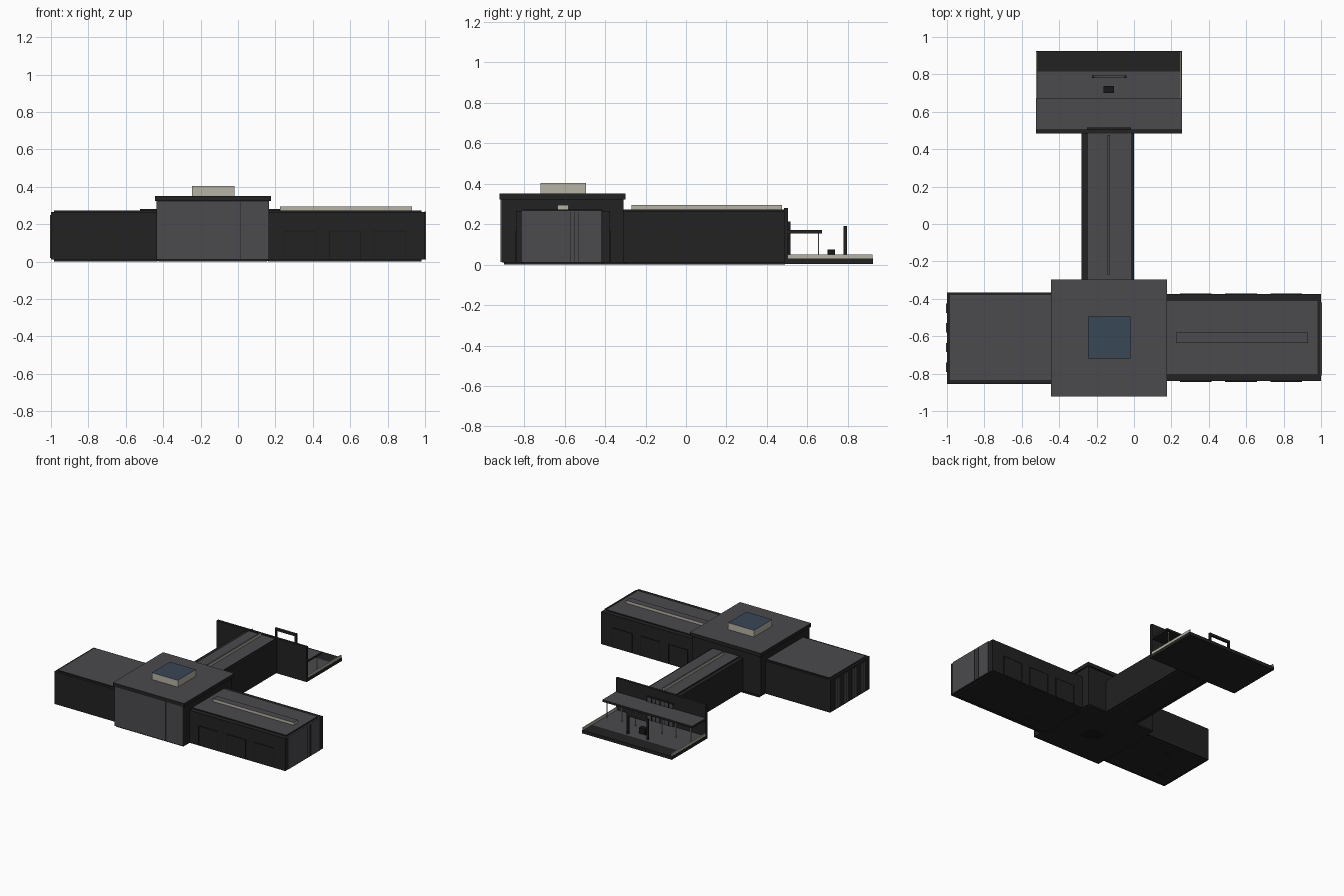
import bpy
import bmesh
from mathutils import Vector

cube = bpy.data.objects.get("Cube")
if cube:
    bpy.data.objects.remove(cube, do_unlink=True)


def material(name, rgb):
    m = bpy.data.materials.new(name)
    m.use_nodes = True
    m.diffuse_color = (*rgb, 1)
    m.node_tree.nodes["Principled BSDF"].inputs["Base Color"].default_value = (*rgb, 1)
    return m


dark = material("charcoal wall", (0.016, 0.016, 0.016))
black = material("black trim", (0.009, 0.009, 0.009))
grey = material("slate grey", (0.07, 0.069, 0.075))
stone = material("pale stone", (0.47, 0.45, 0.38))
glass = material("blue glass", (0.042, 0.063, 0.095))


def box(name, x, y, z, mat, top=None):
    """Box from three (low, high) ranges; the top face may take its own colour."""
    bm = bmesh.new()
    bmesh.ops.create_cube(bm, size=1)
    low, high = map(Vector, zip(x, y, z))
    for v in bm.verts:
        v.co = Vector([l + (c + 0.5) * (h - l) for c, l, h in zip(v.co, low, high)])
    mesh = bpy.data.meshes.new(name)
    mesh.materials.append(mat)
    if top:
        mesh.materials.append(top)
        bm.normal_update()
        for f in bm.faces:
            f.material_index = int(f.normal.z > 0.5)
    bm.to_mesh(mesh)
    bm.free()
    ob = bpy.data.objects.new(name, mesh)
    bpy.context.collection.objects.link(ob)
    return ob


def block(name, x, y, top, roof_x, roof_y):
    """Dark walled volume on a foundation, with an inset grey roof."""
    box(name + "_walls", x, y, (0.01, top), dark)
    box(name + "_foundation", roof_x, roof_y, (0, 0.012), dark)
    box(name + "_roof", roof_x, roof_y, (top - 0.01, top + 0.008), dark, grey)


# Central hall
box("hall_walls", (-0.435, 0.165), (-0.91, -0.31), (0.01, 0.33), dark)
box("hall_foundation", (-0.425, 0.155), (-0.9, -0.3), (0, 0.012), dark)
box("hall_roof", (-0.443, 0.176), (-0.922, -0.298), (0.323, 0.352), dark, grey)
box("hall_front_panel_right", (-0.432, 0.013), (-0.917, -0.909), (0.012, 0.322), grey)
box("hall_front_panel_left", (0.016, 0.163), (-0.917, -0.909), (0.012, 0.322), grey)
box("hall_skylight", (-0.245, -0.02), (-0.72, -0.495), (0.35, 0.405), stone, glass)
box("hall_floor_hatch", (-0.2, -0.06), (-0.68, -0.54), (-0.0, 0.005), black)

# Wings and corridor
block("right_wing", (-1, -0.43), (-0.855, -0.365), 0.265, (-0.983, -0.43), (-0.835, -0.38))
block("left_wing", (0.16, 1), (-0.84, -0.375), 0.265, (0.16, 0.982), (-0.803, -0.412))
block("corridor", (-0.28, 0), (-0.32, 0.49), 0.265, (-0.247, -0.015), (-0.32, 0.49))
box("left_wing_skylight", (0.225, 0.93), (-0.635, -0.58), (0.27, 0.294), stone, grey)
box("corridor_skylight", (-0.142, -0.128), (-0.27, 0.475), (0.27, 0.294), stone, grey)

# Framed bays along both sides of the left wing
for side, y in (("front", -0.84), ("back", -0.375)):
    for i in range(3):
        x = 0.245 + i * 0.242
        bay = f"{side}_bay_{i + 1}"
        box(bay + "_panel", (x, x + 0.17), (y - 0.002, y + 0.002), (0.012, 0.162), dark)
        for edge in (x, x + 0.166):
            box(bay + "_jamb", (edge, edge + 0.004), (y - 0.004, y + 0.004),
                (0.012, 0.166), black)
        box(bay + "_lintel", (x + 0.004, x + 0.166), (y - 0.004, y + 0.004),
            (0.162, 0.166), black)

# End walls of the wings
box("left_end_panel", (0.998, 1.004), (-0.81, -0.42), (0.012, 0.268), grey)
for y in (-0.57, -0.55, -0.53):
    box("left_end_bar", (1.0, 1.006), (y - 0.002, y + 0.002), (0.012, 0.26), black)
for i in range(4):
    y = -0.79 + i * 0.105
    box("right_end_panel", (-1.004, -0.998), (y, y + 0.05), (0.02, 0.25), grey)
    box("right_end_bar", (-1.006, -1.0), (y + 0.023, y + 0.027), (0.02, 0.25), black)

# Small vents under both wings
for x in (-0.88, -0.74, -0.6, 0.35, 0.52, 0.69, 0.86):
    for y in (-0.74, -0.48):
        box("floor_vent", (x, x + 0.05), (y - 0.012, y + 0.012), (-0.0, 0.004), black)

# Rear facade and entrance
box("rear_facade", (-0.525, 0.257), (0.485, 0.505), (0.005, 0.28), dark)
box("entrance_panel", (-0.247, -0.02), (0.5, 0.512), (0.03, 0.21), grey)
for i in range(7):
    x = -0.247 + i * 0.0371
    box("entrance_mullion", (x, x + 0.005), (0.505, 0.516), (0.03, 0.212), black)
box("entrance_head", (-0.25, -0.017), (0.505, 0.516), (0.205, 0.214), dark)

# Rear platform
box("platform", (-0.525, 0.257), (0.49, 0.815), (0.004, 0.03), dark, grey)
box("platform_edge", (-0.525, 0.257), (0.815, 0.925), (0.004, 0.03), dark)
for x in (-0.523, 0.247):
    box("platform_curb", (x, x + 0.008), (0.505, 0.922), (0.028, 0.05), stone)

# Canopy on slim posts
box("canopy", (-0.525, 0.257), (0.503, 0.672), (0.155, 0.171), dark, grey)
for x in (-0.5, -0.37, -0.25, -0.02, 0.1, 0.23):
    box("canopy_post", (x - 0.003, x + 0.003), (0.652, 0.658), (0.03, 0.156), stone)

# Gate and plinth
for x in (-0.225, -0.053):
    box("gate_post", (x, x + 0.014), (0.78, 0.795), (0.03, 0.19), dark)
box("gate_beam", (-0.225, -0.039), (0.78, 0.795), (0.17, 0.19), dark, grey)
box("plinth", (-0.162, -0.107), (0.7, 0.738), (0.03, 0.075), black)
